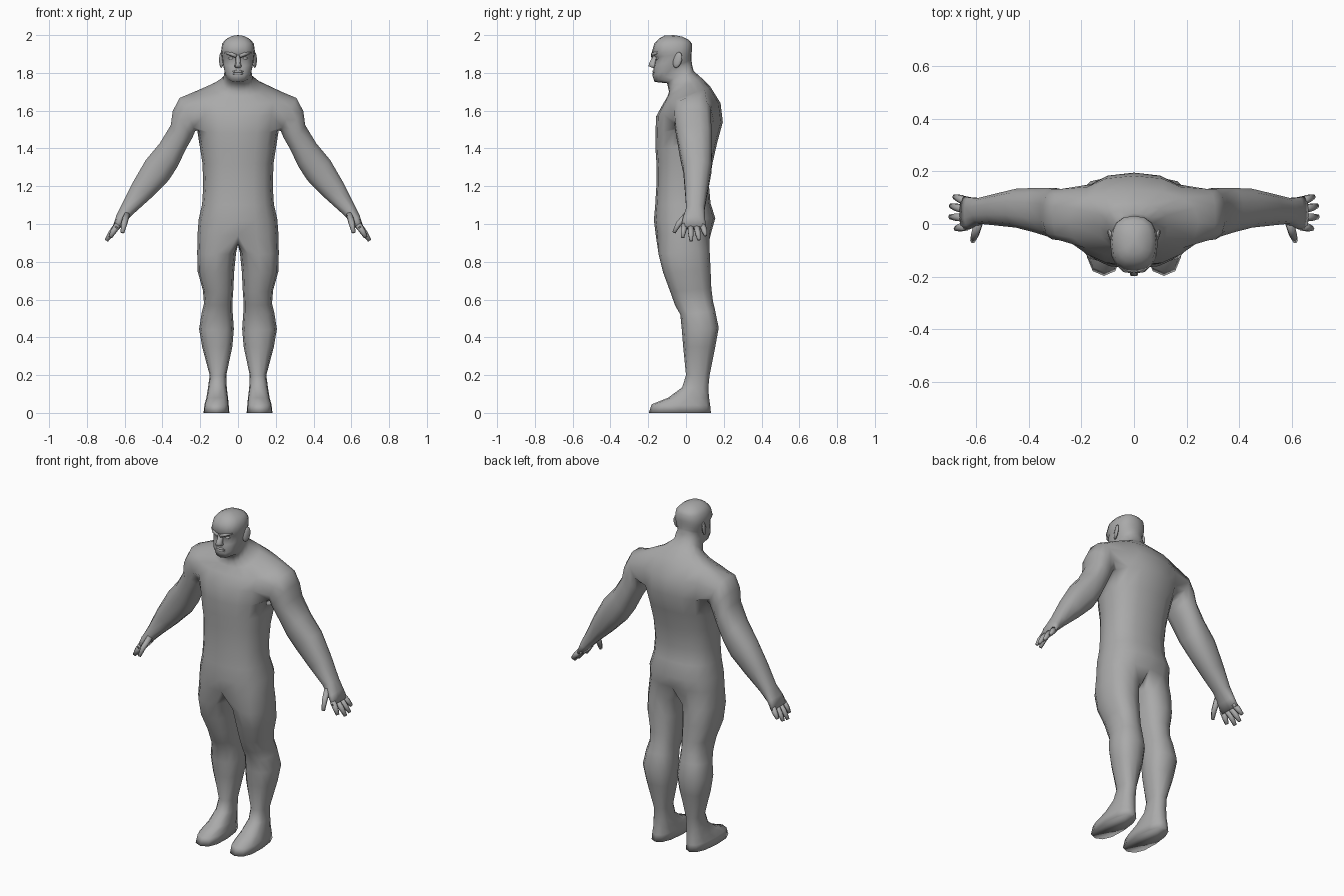
import bpy, bmesh, math
from mathutils import Vector

skin = bpy.data.materials.new("grey_skin")
skin.diffuse_color = (0.4, 0.4, 0.4, 1)


def power(v, p=0.82):
    return math.copysign(abs(v) ** p, v)


def flat_ring(bm, n, zf, zb, x0, x1, yf, yb, heel=1.0):
    """Rounded ring, index 0 at the front, running towards x1; heel narrows the back."""
    cx, hx, cy, hy = (x0 + x1) / 2, (x1 - x0) / 2, (yf + yb) / 2, (yb - yf) / 2
    ring = []
    for k in range(n):
        a = 2 * math.pi * k / n
        u, v = power(math.sin(a)), -power(math.cos(a))
        t = (v + 1) / 2
        ring.append(bm.verts.new((cx + hx * u * (1 + (heel - 1) * t), cy + hy * v, zf + (zb - zf) * t)))
    return ring


def limb_ring(bm, n, s, outer, inner, cy, hy):
    """Ring across a limb between an outer and an inner (x, z) point."""
    ox, oz = outer
    ix, iz = inner
    ring = []
    for k in range(n):
        a = 2 * math.pi * (k + 0.5) / n
        c, d = power(math.cos(a)), power(math.sin(a))
        ring.append(bm.verts.new((s * ((ox + ix) / 2 + c * (ox - ix) / 2), cy + hy * d,
                                  (oz + iz) / 2 + c * (oz - iz) / 2)))
    return ring


def skin_rings(bm, rings, skip=lambda i, k: False):
    n = len(rings[0])
    for i in range(len(rings) - 1):
        for k in range(n):
            if not skip(i, k):
                j = (k + 1) % n
                bm.faces.new((rings[i][k], rings[i][j], rings[i + 1][j], rings[i + 1][k]))


def bridge(bm, a, b):
    """Join two equal loops, using the order and offset with the shortest links."""
    n = len(a)
    orders = [[b[(d * k + o) % n] for k in range(n)] for d in (1, -1) for o in range(n)]
    best = min(orders, key=lambda r: sum((p.co - q.co).length_squared for p, q in zip(a, r)))
    skin_rings(bm, [a, best])


def finish(bm, name):
    bmesh.ops.recalc_face_normals(bm, faces=bm.faces[:])
    mesh = bpy.data.meshes.new(name)
    for f in bm.faces:
        f.smooth = True
    bm.to_mesh(mesh)
    bm.free()
    mesh.materials.append(skin)
    ob = bpy.data.objects.new(name, mesh)
    bpy.context.collection.objects.link(ob)
    return ob


# Torso, neck and head: z front, z back, half width, y front, y back
trunk = [
    (0.94, 0.96, 0.214, -0.160, 0.135), (1.02, 1.03, 0.208, -0.170, 0.155),
    (1.10, 1.11, 0.190, -0.163, 0.130), (1.20, 1.20, 0.184, -0.157, 0.122),
    (1.32, 1.32, 0.188, -0.156, 0.140), (1.40, 1.43, 0.203, -0.162, 0.165),
    (1.48, 1.54, 0.218, -0.162, 0.195), (1.57, 1.64, 0.235, -0.158, 0.183),
    (1.635, 1.725, 0.245, -0.122, 0.130), (1.675, 1.775, 0.130, -0.098, 0.080),
    (1.70, 1.81, 0.080, -0.090, 0.040),
    (1.745, 1.84, 0.074, -0.100, 0.033), (1.752, 1.86, 0.068, -0.166, 0.030),
    (1.785, 1.87, 0.076, -0.177, 0.029), (1.835, 1.89, 0.083, -0.170, 0.029),
    (1.883, 1.905, 0.087, -0.160, 0.030), (1.903, 1.92, 0.090, -0.183, 0.031),
    (1.955, 1.955, 0.084, -0.168, 0.031), (1.98, 1.975, 0.065, -0.145, 0.015),
    (1.997, 1.992, 0.034, -0.115, -0.020)]
body = bmesh.new()
T = [flat_ring(body, 16, zf, zb, -w, w, yf, yb) for zf, zb, w, yf, yb in trunk]
# openings for the arms: two rows of four faces on each side
skin_rings(body, T, lambda i, k: i in (6, 7) and (2 <= k < 6 or 10 <= k < 14))
top = body.verts.new((0, -0.065, 2.0))
for k in range(16):
    body.faces.new((T[-1][k], T[-1][(k + 1) % 16], top))

# Crotch strip between the legs
crotch = [body.verts.new((0, y, z)) for y, z in ((0.075, 0.91), (0, 0.89), (-0.09, 0.895))]

# Legs: z front, z back, inner x, outer x, y front, y back, heel width
leg = [
    (0.84, 0.86, 0.010, 0.216, -0.145, 0.125, 1), (0.74, 0.76, 0.020, 0.214, -0.120, 0.130, 1),
    (0.64, 0.66, 0.025, 0.186, -0.083, 0.134, 1), (0.57, 0.59, 0.030, 0.180, -0.058, 0.143, 1),
    (0.52, 0.54, 0.028, 0.192, -0.030, 0.155, 1), (0.44, 0.45, 0.022, 0.206, -0.022, 0.173, 1),
    (0.35, 0.35, 0.030, 0.190, -0.015, 0.155, 1), (0.20, 0.20, 0.062, 0.150, 0.000, 0.125, 1),
    (0.135, 0.13, 0.058, 0.160, -0.020, 0.118, 0.95), (0.08, 0.08, 0.048, 0.172, -0.095, 0.122, 0.85),
    (0.045, 0.04, 0.042, 0.185, -0.182, 0.128, 0.8), (0.0, 0.0, 0.038, 0.190, -0.197, 0.132, 0.8)]
# Arms: outer point, inner point, y centre, y half size
arm = [
    ((0.310, 1.670), (0.225, 1.490), 0.035, 0.100), ((0.347, 1.600), (0.240, 1.455), 0.037, 0.098),
    ((0.357, 1.525), (0.272, 1.400), 0.045, 0.095), ((0.415, 1.430), (0.320, 1.300), 0.053, 0.086),
    ((0.490, 1.340), (0.365, 1.230), 0.060, 0.076), ((0.562, 1.215), (0.455, 1.140), 0.055, 0.062),
    ((0.618, 1.100), (0.545, 1.060), 0.050, 0.050), ((0.645, 1.045), (0.597, 1.010), 0.042, 0.060),
    ((0.662, 0.990), (0.630, 0.970), 0.040, 0.068)]
for s in (1, -1):
    L = [flat_ring(body, 12, zf, zb, s * a, s * b, yf, yb, h) for zf, zb, a, b, yf, yb, h in leg]
    skin_rings(body, L)
    body.faces.new(L[-1])
    bridge(body, [T[0][(s * k) % 16] for k in range(9)] + crotch, L[0])
    A = [limb_ring(body, 12, s, *r) for r in arm]
    skin_rings(body, A)
    body.faces.new(A[-1])
    cols = [(s * k) % 16 for k in range(2, 7)]
    hole = [T[6][k] for k in cols] + [T[7][cols[4]]] + [T[8][k] for k in cols[::-1]] + [T[7][cols[0]]]
    bridge(body, hole, A[0])
finish(body, "body")


def tube(bm, points, radii, n=6):
    """Closed tapering tube through the points."""
    rings = []
    for i, p in enumerate(points):
        d = (points[min(i + 1, len(points) - 1)] - points[max(i - 1, 0)]).normalized()
        u = d.cross(Vector((0, 1, 0))).normalized()
        v = d.cross(u)
        rings.append([bm.verts.new(p + radii[i] * (u * math.cos(a) + v * math.sin(a)))
                      for a in (2 * math.pi * k / n for k in range(n))])
    skin_rings(bm, rings)
    bm.faces.new(rings[0])
    bm.faces.new(rings[-1])


# Fingers and thumb: root, middle, tip
digits = [
    ((0.637, -0.008, 0.995), (0.660, -0.014, 0.960), (0.676, -0.018, 0.930)),
    ((0.640, 0.024, 0.990), (0.672, 0.026, 0.950), (0.697, 0.027, 0.912)),
    ((0.640, 0.056, 0.990), (0.672, 0.063, 0.950), (0.695, 0.069, 0.917)),
    ((0.637, 0.086, 0.995), (0.662, 0.097, 0.965), (0.682, 0.104, 0.940)),
    ((0.590, 0.005, 1.050), (0.603, -0.040, 1.000), (0.612, -0.064, 0.955))]
for s, side in ((1, "left"), (-1, "right")):
    bm = bmesh.new()
    for d in digits:
        tube(bm, [Vector((s * x, y, z)) for x, y, z in d], (0.018, 0.016, 0.010))
    finish(bm, side + "_fingers")

    # Ear: flattened ball tilted off the side of the head
    bm = bmesh.new()
    bmesh.ops.create_uvsphere(bm, u_segments=10, v_segments=6, radius=1)
    for v in bm.verts:
        x, y, z = v.co
        v.co = (s * (0.088 + 0.010 * x + 0.008 * y), -0.045 + 0.024 * y + 0.008 * z, 1.868 + 0.042 * z)
    finish(bm, side + "_ear")

    # Brow ridge, lower on the nose side
    bm = bmesh.new()
    tube(bm, [Vector((s * x, y, z)) for x, y, z in
              ((0.008, -0.178, 1.888), (0.035, -0.174, 1.900), (0.068, -0.148, 1.908))],
         (0.010, 0.011, 0.006))
    finish(bm, side + "_brow")

    # Eye
    bm = bmesh.new()
    bmesh.ops.create_uvsphere(bm, u_segments=8, v_segments=6, radius=1)
    for v in bm.verts:
        x, y, z = v.co
        v.co = (s * (0.036 + 0.016 * x), -0.150 + 0.010 * y, 1.877 + 0.008 * z)
    finish(bm, side + "_eye")

# Nose wedge
bm = bmesh.new()
N = [[bm.verts.new((x, y, z)) for x, y in ((-w, -0.155), (-w * 0.6, yf), (w * 0.6, yf), (w, -0.155))]
     for z, w, yf in ((1.898, 0.012, -0.172), (1.850, 0.016, -0.196), (1.835, 0.022, -0.198), (1.826, 0.018, -0.175))]
skin_rings(bm, N)
bm.faces.new(N[0])
bm.faces.new(N[-1])
finish(bm, "nose")

# Lips
bm = bmesh.new()
for z, y in ((1.808, -0.171), (1.797, -0.172)):
    tube(bm, [Vector((x, y + 3 * x * x, z - 2 * x * x)) for x in (-0.032, -0.012, 0.012, 0.032)],
         (0.002, 0.007, 0.007, 0.002))
finish(bm, "lips")
